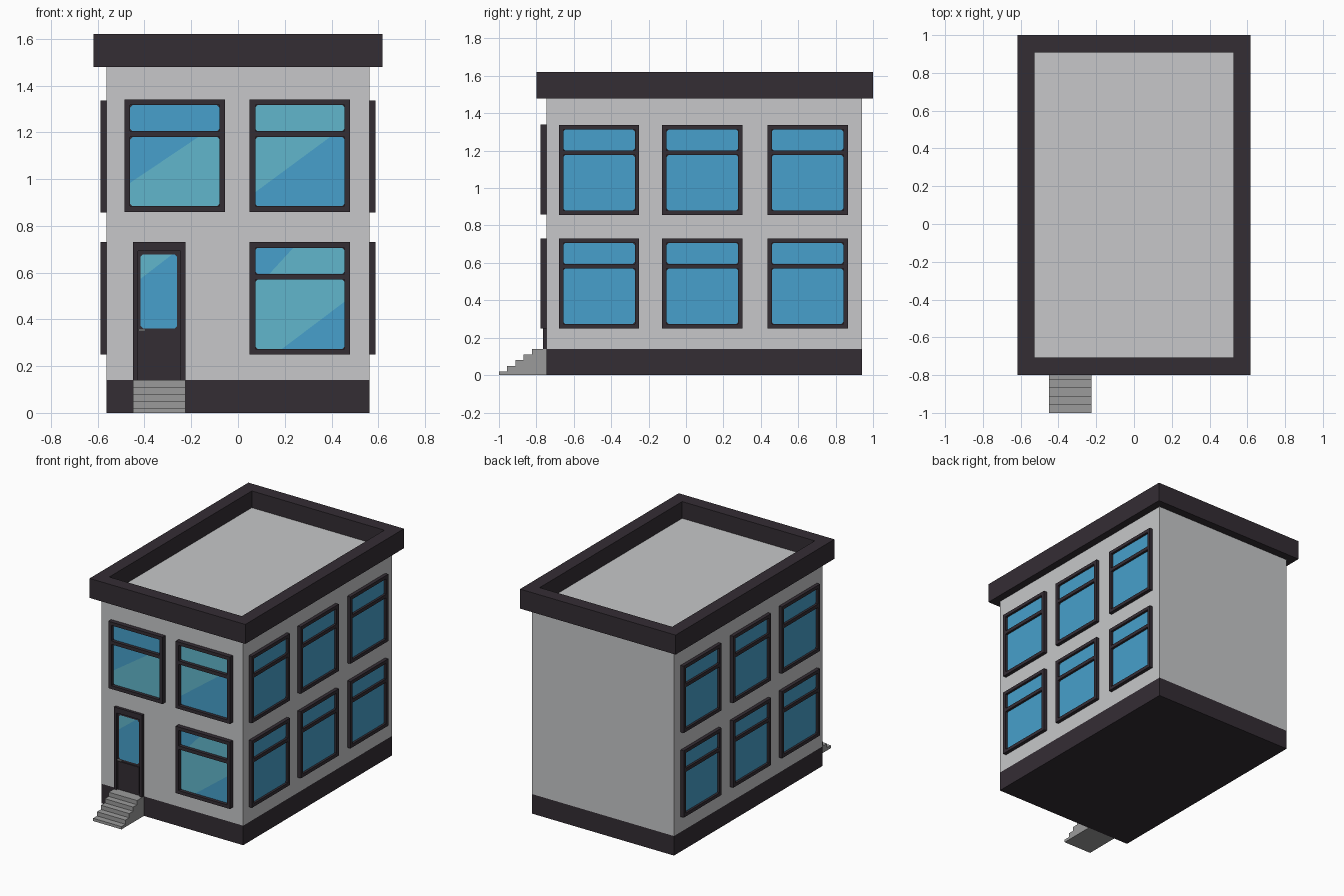
import bpy, bmesh
from mathutils import Matrix, Vector

if "Cube" in bpy.data.objects:
    bpy.data.objects.remove(bpy.data.objects["Cube"])


def material(name, rgb):
    m = bpy.data.materials.new(name)
    m.diffuse_color = (*rgb, 1)
    m.use_nodes = True
    m.node_tree.nodes["Principled BSDF"].inputs["Base Color"].default_value = m.diffuse_color
    return m


WALL = material("light grey wall", (0.57, 0.575, 0.585))
DARK = material("dark trim", (0.034, 0.026, 0.034))
BLUE = material("blue glass", (0.063, 0.352, 0.604))
TEAL = material("teal reflection", (0.12, 0.468, 0.604))
STONE = material("grey steps", (0.33, 0.33, 0.33))

HX, Y0, Y1 = 0.563, -0.745, 0.94      # wall extents
BASE, TOP = 0.14, 1.48


def finish(name, bm, mats, matrix=Matrix()):
    me = bpy.data.meshes.new(name)
    bm.to_mesh(me)
    bm.free()
    for m in mats:
        me.materials.append(m)
    ob = bpy.data.objects.new(name, me)
    ob.matrix_world = matrix
    bpy.context.collection.objects.link(ob)
    return ob


def add_box(bm, x0, x1, y0, y1, z0, z1):
    m = Matrix.Translation(((x0 + x1) / 2, (y0 + y1) / 2, (z0 + z1) / 2))
    m = m @ Matrix.Diagonal((x1 - x0, y1 - y0, z1 - z0, 1))
    bmesh.ops.create_cube(bm, size=1, matrix=m)


def wall_frame(origin, u, w):
    """Local axes on a wall: u along it, v up, w outward."""
    v = Vector((0, 0, 1))
    m = Matrix((u, v, w)).transposed().to_4x4()
    m.translation = origin
    return m


FRONT = wall_frame((0, Y0, 0), Vector((1, 0, 0)), Vector((0, -1, 0)))
RIGHT = wall_frame((HX, 0, 0), Vector((0, 1, 0)), Vector((1, 0, 0)))
LEFT = wall_frame((-HX, 0, 0), Vector((0, -1, 0)), Vector((-1, 0, 0)))


def pane(name, matrix, u0, u1, v0, v1, w, teal=None):
    """Glass with clipped corners. teal: None, 'all', or (a, b, side of line)."""
    c = 0.01
    pts = [(u0 + c, v0), (u1 - c, v0), (u1, v0 + c), (u1, v1 - c),
           (u1 - c, v1), (u0 + c, v1), (u0, v1 - c), (u0, v0 + c)]
    bm = bmesh.new()
    bm.faces.new([bm.verts.new((x, y, w)) for x, y in pts])
    if teal == 'all':
        bm.faces.ensure_lookup_table()
        bm.faces[0].material_index = 1
    elif teal:
        a, b, side = teal
        n = Vector((a[1] - b[1], b[0] - a[0], 0))     # points left of a->b
        co = Vector((a[0], a[1], w))
        bmesh.ops.bisect_plane(bm, geom=bm.verts[:] + bm.edges[:] + bm.faces[:],
                               plane_co=co, plane_no=n)
        for f in bm.faces:
            f.material_index = int((f.calc_center_median() - co).dot(n) * side > 0)
    finish(name, bm, [BLUE, TEAL], matrix)


def window(name, matrix, u0, u1, v0, depth, upper=None, lower=None):
    v1, t = v0 + 0.48, 0.024
    b0, b1 = v0 + 0.32, v0 + 0.345
    bm = bmesh.new()
    add_box(bm, u0, u0 + t, v0, v1, 0, depth)
    add_box(bm, u1 - t, u1, v0, v1, 0, depth)
    for a, b in ((v0, v0 + t), (b0, b1), (v1 - t, v1)):
        add_box(bm, u0 + t, u1 - t, a, b, 0, depth)
    add_box(bm, u0 + t, u1 - t, v0 + t, v1 - t, 0, 0.007)   # backing
    finish(name + "_frame", bm, [DARK], matrix)
    pane(name + "_lower_glass", matrix, u0 + t, u1 - t, v0 + t, b0, 0.009, lower)
    pane(name + "_upper_glass", matrix, u0 + t, u1 - t, b1, v1 - t, 0.009, upper)


# Walls with dark plinth
bm = bmesh.new()
add_box(bm, -HX, HX, Y0, Y1, 0, TOP)
bmesh.ops.bisect_plane(bm, geom=bm.verts[:] + bm.edges[:] + bm.faces[:],
                       plane_co=(0, 0, BASE), plane_no=(0, 0, 1))
for f in bm.faces:
    f.material_index = int(f.calc_center_median().z < BASE)
finish("walls", bm, [WALL, DARK])

# Roof parapet with sunken floor
bm = bmesh.new()
add_box(bm, -0.618, 0.618, -0.8, 1.0, TOP, 1.62)
bm.normal_update()
roof = max(bm.faces, key=lambda f: f.calc_center_median().z)
bmesh.ops.inset_individual(bm, faces=[roof], thickness=0.13)
bm.normal_update()
bmesh.ops.inset_individual(bm, faces=[roof], thickness=0, depth=-0.12)
roof.material_index = 1
finish("roof_parapet", bm, [DARK, WALL])

# Side windows, two floors on both sides
for floor, v0 in (("ground", 0.25), ("upper", 0.857)):
    for i, y in enumerate((-0.68, -0.127, 0.435)):
        window(f"right_{floor}_window_{i}", RIGHT, y, y + 0.43, v0, 0.025)
        window(f"left_{floor}_window_{i}", LEFT, -y - 0.43, -y, v0, 0.025)

# Front windows with diagonal reflections
window("front_upper_left_window", FRONT, -0.485, -0.055, 0.86, 0.033,
       lower=((-0.46, 0.985), (-0.17, 1.18), -1))
window("front_upper_right_window", FRONT, 0.05, 0.48, 0.86, 0.033, upper='all',
       lower=((0.075, 0.945), (0.38, 1.17), 1))
window("front_ground_window", FRONT, 0.05, 0.48, 0.25, 0.033,
       upper=((0.13, 0.59), (0.24, 0.71), -1),
       lower=((0.19, 0.275), (0.455, 0.475), 1))

# Door frame, leaf, lower panel, glass and handle
bm = bmesh.new()
add_box(bm, -0.45, -0.428, BASE, 0.73, 0, 0.02)
add_box(bm, -0.247, -0.225, BASE, 0.73, 0, 0.02)
add_box(bm, -0.428, -0.247, 0.692, 0.73, 0, 0.02)
finish("door_frame", bm, [DARK], FRONT)
bm = bmesh.new()
add_box(bm, -0.428, -0.247, BASE, 0.692, 0, 0.007)
add_box(bm, -0.418, -0.257, 0.155, 0.345, 0.007, 0.013)
finish("door_leaf", bm, [DARK], FRONT)
pane("door_glass", FRONT, -0.417, -0.26, 0.362, 0.677, 0.009,
     ((-0.415, 0.575), (-0.285, 0.675), 1))
bm = bmesh.new()
add_box(bm, -0.425, -0.395, 0.35, 0.358, 0.007, 0.018)
finish("door_handle", bm, [STONE], FRONT)

# Entrance steps: extruded stair profile
profile = [(Y0, 0), (-1.0, 0)]
for i in range(5):
    y, z = -1.0 + 0.044 * i, 0.02 + 0.03 * i
    profile += [(y, z), (y + 0.044 if i < 4 else Y0, z)]
bm = bmesh.new()
profile = [p for i, p in enumerate(profile) if p not in profile[:i]]
side = bm.faces.new([bm.verts.new((-0.45, y, z)) for y, z in profile])
ext = bmesh.ops.extrude_face_region(bm, geom=[side], use_keep_orig=True)
bmesh.ops.translate(bm, vec=(0.225, 0, 0),
                    verts=[g for g in ext["geom"] if isinstance(g, bmesh.types.BMVert)])
bmesh.ops.recalc_face_normals(bm, faces=bm.faces)
finish("entrance_steps", bm, [STONE])
